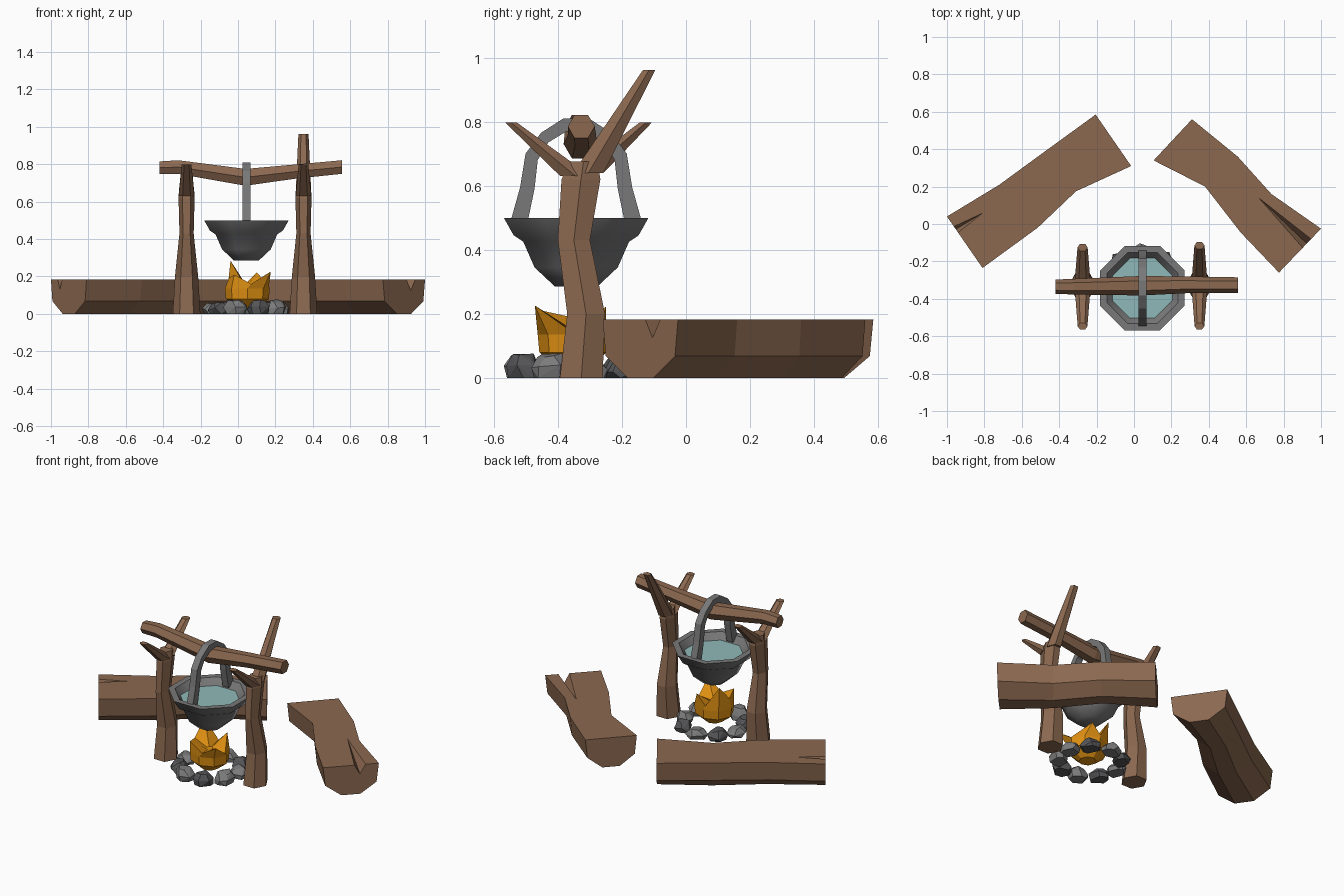
import bpy, bmesh, math, random
from mathutils import Vector

if "Cube" in bpy.data.objects:
    bpy.data.objects.remove(bpy.data.objects["Cube"])

random.seed(4)


def material(name, r, g, b):
    m = bpy.data.materials.new(name)
    m.diffuse_color = (r, g, b, 1)
    m.use_nodes = True
    m.node_tree.nodes["Principled BSDF"].inputs["Base Color"].default_value = m.diffuse_color
    return m


WOOD = material("brown wood", .26, .14, .08)
IRON = material("grey iron", .19, .19, .19)
WATER = material("pale water", .28, .48, .48)
FLAME = material("orange flame", .74, .28, .006)
LIGHT = material("light stone", .20, .20, .20)
DARK = material("dark stone", .09, .09, .095)


def finish(name, bm, mat):
    bmesh.ops.recalc_face_normals(bm, faces=bm.faces[:])
    mesh = bpy.data.meshes.new(name)
    bm.to_mesh(mesh)
    bm.free()
    mesh.materials.append(mat)
    ob = bpy.data.objects.new(name, mesh)
    bpy.context.collection.objects.link(ob)
    return ob


def loft(name, rings, mat):
    """Skin a list of equal-length point rings and cap both ends."""
    bm = bmesh.new()
    vs = [[bm.verts.new(p) for p in ring] for ring in rings]
    n = len(vs[0])
    for a, b in zip(vs, vs[1:]):
        for i in range(n):
            j = (i + 1) % n
            bm.faces.new((a[i], a[j], b[j], b[i]))
    bm.faces.new(vs[0])
    bm.faces.new(vs[-1])
    return finish(name, bm, mat)


def hull(name, points, mat):
    bm = bmesh.new()
    for p in points:
        bm.verts.new(p)
    res = bmesh.ops.convex_hull(bm, input=bm.verts[:])
    junk = {v for v in res["geom_interior"] + res["geom_unused"] if isinstance(v, bmesh.types.BMVert)}
    bmesh.ops.delete(bm, geom=list(junk), context='VERTS')
    return finish(name, bm, mat)


def ring(x, y, z, rx, ry, n=6, phase=0.0):
    return [(x + rx * math.cos(phase + math.tau * i / n),
             y + ry * math.sin(phase + math.tau * i / n), z) for i in range(n)]


# forked posts
def post(side, x, back_y, back_z):
    trunk = [(-.327, 0, .074, .077), (-.312, .2, .062, .068), (-.35, .43, .038, .058),
             (-.328, .62, .043, .07), (-.32, .675, .04, .05)]
    loft(side + "_post", [ring(x, y, z, rx, ry) for y, z, rx, ry in trunk], WOOD)
    loft(side + "_post_front_arm", [ring(x, -.345, .63, .042, .055), ring(x, -.547, .798, .026, .021)], WOOD)
    loft(side + "_post_back_arm", [ring(x, -.305, .64, .042, .055), ring(x, back_y, back_z, .027, .022)], WOOD)


post("left", -.275, -.125, .798)
post("right", .35, -.115, .962)

# sagging crossbar
bar = [(-.42, -.335, .782, .038), (-.32, -.335, .785, .042), (.04, -.33, .73, .052),
       (.3, -.325, .76, .044), (.555, -.327, .785, .042)]
loft("crossbar", [[(x, y + r * math.cos(math.tau * i / 6), z + r * math.sin(math.tau * i / 6))
                   for i in range(6)] for x, y, z, r in bar], WOOD)

# cooking pot: octagonal shell with a flared rim
PX, PY = .045, -.343
EIGHT = 1 / math.cos(math.pi / 8)
profile = [(.066, .285), (.13, .345), (.165, .425), (.195, .445), (.226, .5),
           (.19, .5), (.158, .455), (.1, .36)]
pot = loft("pot", [ring(PX, PY, z, r * EIGHT, r * EIGHT, 8, math.pi / 8) for r, z in profile], IRON)
bpy.context.view_layer.objects.active = pot
pot.select_set(True)
bpy.ops.object.shade_smooth_by_angle(angle=math.radians(46))
pot.select_set(False)
loft("water", [ring(PX, PY, z, .16 * EIGHT, .16 * EIGHT, 8, math.pi / 8) for z in (.452, .46)], WATER)

# pot handle: half arch of (outer, inner) points, mirrored
half = [((.21, .47), (.155, .47)), ((.175, .595), (.13, .59)), ((.158, .7), (.12, .68)),
        ((.11, .765), (.087, .735)), ((.04, .81), (.03, .77))]
arch = [(-1, p) for p in half] + [(1, p) for p in reversed(half)]
loft("pot_handle", [[(PX - .021, PY + s * o[0], o[1]), (PX + .021, PY + s * o[0], o[1]),
                     (PX + .021, PY + s * i[0], i[1]), (PX - .021, PY + s * i[0], i[1])]
                    for s, (o, i) in arch], IRON)

# flame: faceted cup with four pointed tips
FX, FY = .05, -.353
tips = [(.165, -.365, .15), (.10, -.25, .222), (.04, -.25, .16), (-.04, -.275, .285),
        (-.05, -.36, .19), (-.02, -.45, .21), (.07, -.455, .16), (.175, -.472, .226)]
loft("flame", [ring(FX, FY, .03, .05, .05, 8), ring(FX, FY, .08, .115, .105, 8),
               ring(FX, FY, .135, .12, .11, 8), tips, ring(FX, FY, .15, .02, .02, 8)], FLAME)

# ring of hearth stones
for k in range(9):
    a = math.tau * (k + .3) / 9
    cx, cy = FX - .005 + .18 * math.cos(a), FY + .012 + .18 * math.sin(a)
    h = random.uniform(.052, .075)
    pts = []
    for z, s in ((0, .85), (h * .5, 1), (h, .6)):
        for i in range(6):
            b = math.tau * i / 6 + random.uniform(-.3, .3)
            u = .058 * s * math.cos(b) * random.uniform(.85, 1.05)
            v = .068 * s * math.sin(b) * random.uniform(.85, 1.05)
            pts.append((cx + u * math.cos(a) - v * math.sin(a),
                        cy + u * math.sin(a) + v * math.cos(a),
                        z + (random.uniform(-.012, .004) if z else 0)))
    hull("hearth_stone_%d" % (k + 1), pts, DARK if k % 2 else LIGHT)


# split logs for seats: flat top, rounded belly, cracked outer end
def seat_log(name, edge_a, edge_b, crack):
    rings = []
    for a, b in zip(edge_a, edge_b):
        a, b = Vector((*a, 0)), Vector((*b, 0))
        mid = (a + b) / 2
        rings.append([mid + (p - mid) * f + Vector((0, 0, z)) for p, f, z in
                      ((a, 1, .183), (a, .92, .068), (a, .34, 0), (b, .34, 0), (b, .92, .068), (b, 1, .183))])
    log = loft(name, rings, WOOD)
    cutter = hull(name + "_crack_cutter", crack, WOOD)
    cutter.hide_render = True
    cutter.hide_set(True)
    mod = log.modifiers.new("crack", 'BOOLEAN')
    mod.operation = 'DIFFERENCE'
    mod.object = cutter
    bpy.context.view_layer.objects.active = log
    bpy.ops.object.modifier_apply(modifier=mod.name)
    bpy.data.objects.remove(cutter)


seat_log("left_seat_log",
         [(-1, .04), (-.72, .21), (-.46, .4), (-.205, .585)],
         [(-.81, -.235), (-.515, -.02), (-.31, .175), (-.015, .31)],
         [(-.79, .07, .19), (-.99, -.02, .2), (-.96, -.07, .2), (-.98, -.045, .12)])
seat_log("right_seat_log",
         [(.31, .56), (.555, .36), (.735, .16), (1, -.025)],
         [(.105, .34), (.38, .2), (.57, -.045), (.775, -.26)],
         [(.635, .17, .19), (.975, -.09, .2), (.91, -.15, .2), (.945, -.125, .12)])
